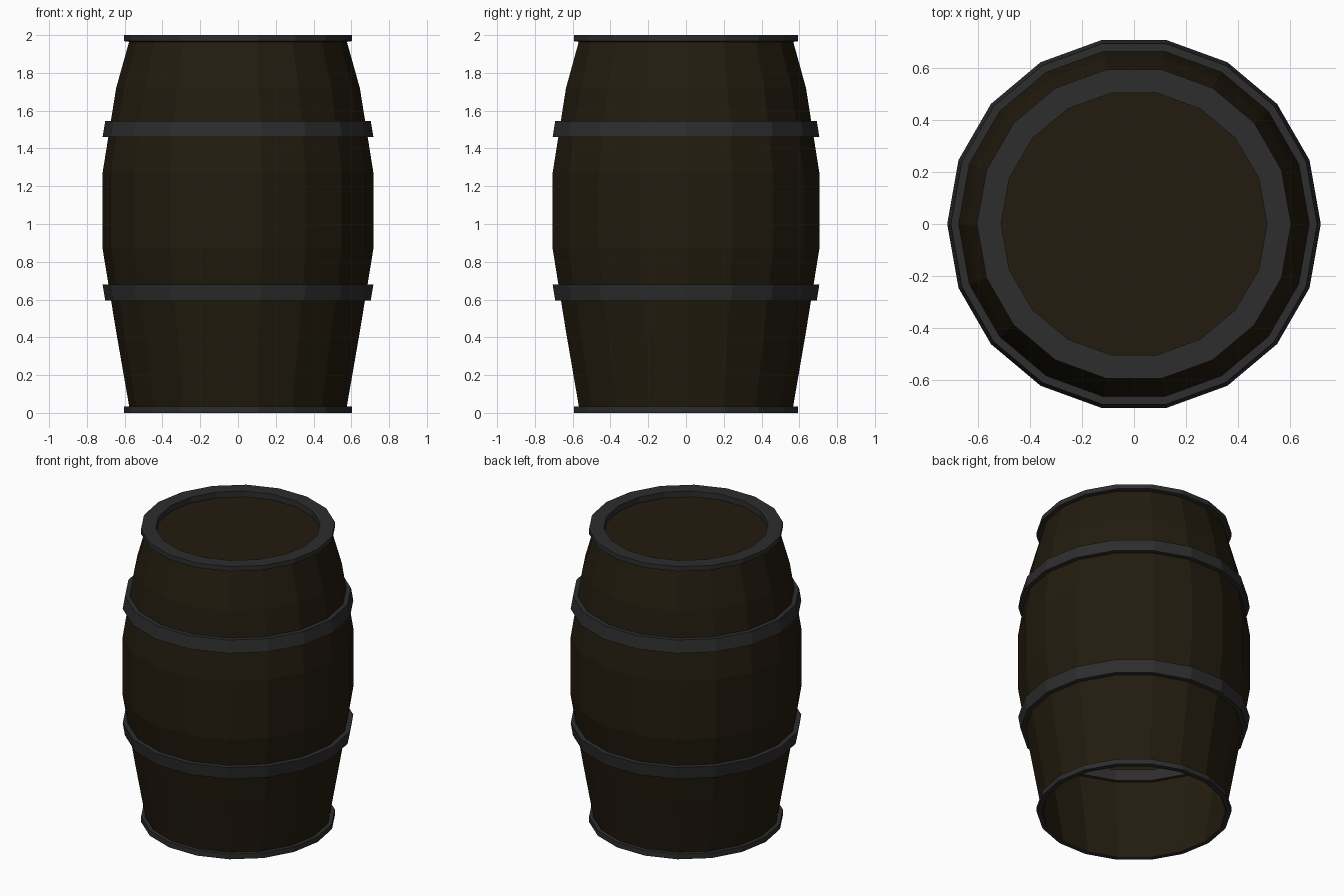
import bpy, bmesh, math

if "Cube" in bpy.data.objects:
    bpy.data.objects.remove(bpy.data.objects["Cube"])

SIDES = 18


def material(name, rgb):
    m = bpy.data.materials.new(name)
    m.diffuse_color = (*rgb, 1)
    m.use_nodes = True
    m.node_tree.nodes["Principled BSDF"].inputs["Base Color"].default_value = m.diffuse_color
    return m


wood = material("dark_wood", (0.016, 0.011, 0.0045))
iron = material("dark_iron", (0.026, 0.026, 0.027))


def lathe(name, profile, mat, closed=False, cap_end=False):
    """Spin (radius, z) points around the z axis with flat facets."""
    bm = bmesh.new()
    rings = []
    for r, z in profile:
        rings.append([bm.verts.new((r * math.cos(2 * math.pi * i / SIDES),
                                    r * math.sin(2 * math.pi * i / SIDES), z))
                      for i in range(SIDES)])
    pairs = list(zip(rings, rings[1:]))
    if closed:
        pairs.append((rings[-1], rings[0]))
    for a, b in pairs:
        for i in range(SIDES):
            j = (i + 1) % SIDES
            bm.faces.new((a[i], a[j], b[j], b[i]))
    if cap_end:
        bm.faces.new(rings[-1])
    me = bpy.data.meshes.new(name)
    bm.to_mesh(me)
    bm.free()
    me.materials.append(mat)
    ob = bpy.data.objects.new(name, me)
    bpy.context.collection.objects.link(ob)
    return ob


# Bulging stave wall, open at the bottom
lathe("barrel_staves", [(0.57, 0), (0.645, 0.43), (0.717, 0.87), (0.717, 1.27),
                        (0.645, 1.72), (0.575, 1.97)], wood)

# Recessed lid
lathe("barrel_lid", [(0.515, 1.955), (0.51, 1.96)], wood, cap_end=True)

# Rim hoops: wide at the top, thin around the open bottom
lathe("top_hoop", [(0.51, 1.955), (0.603, 1.968), (0.603, 2), (0.51, 2)], iron, closed=True)
lathe("bottom_hoop", [(0.573, 0), (0.603, 0), (0.603, 0.035), (0.577, 0.035)], iron, closed=True)

# Tapered belly hoops, pushed slightly through the wall
lathe("lower_hoop", [(0.65, 0.595), (0.703, 0.595), (0.717, 0.68), (0.665, 0.68)], iron, closed=True)
lathe("upper_hoop", [(0.665, 1.46), (0.717, 1.46), (0.703, 1.545), (0.65, 1.545)], iron, closed=True)
